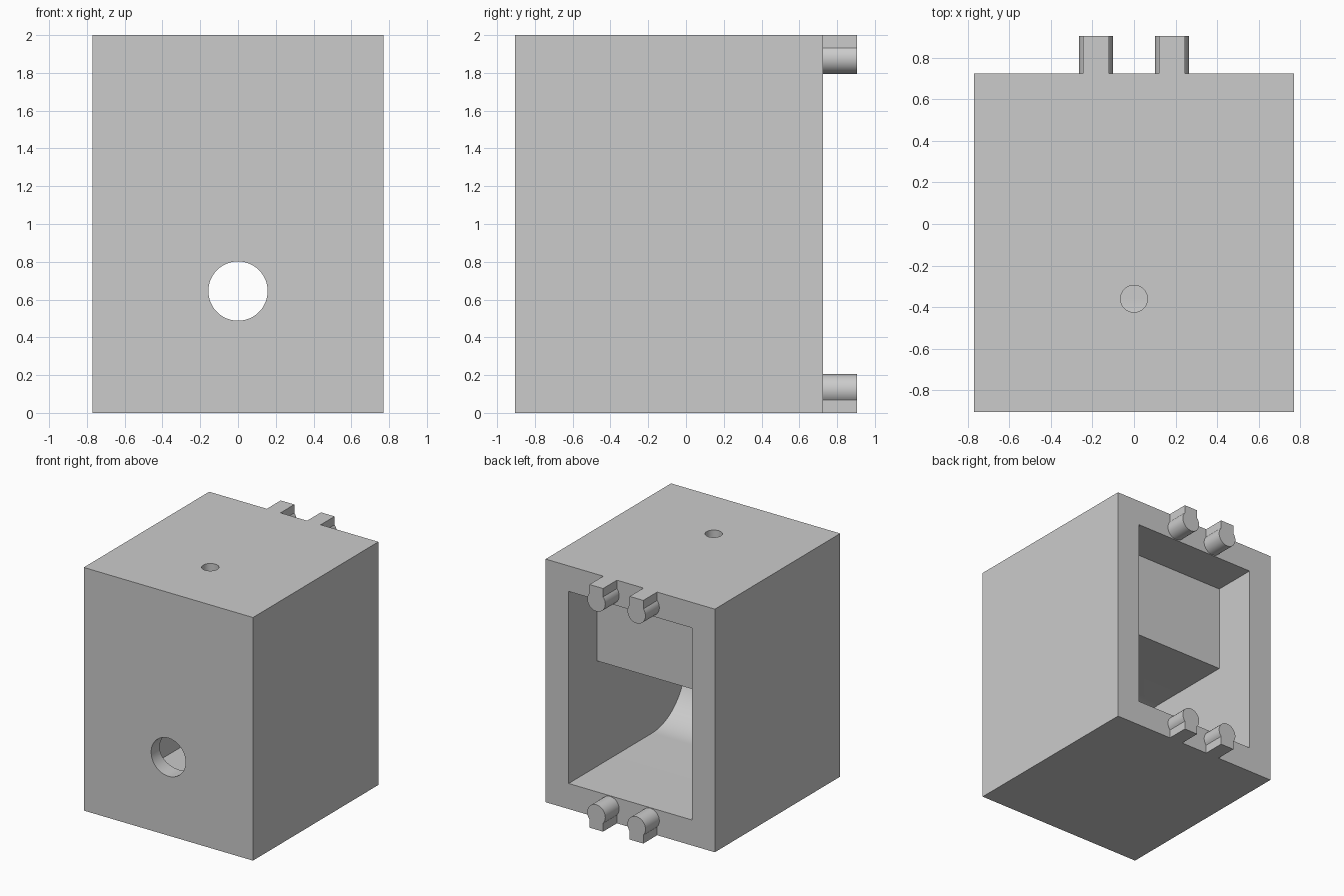
import bpy
import bmesh
import math
from mathutils import Vector

default = bpy.data.objects.get("Cube")
if default:
    bpy.data.objects.remove(default, do_unlink=True)

W, FRONT, BACK, TOP = 0.77, -0.905, 0.725, 2.0
WALL = 0.21

grey = bpy.data.materials.new("light grey plastic")
grey.use_nodes = True
colour = (0.6, 0.6, 0.6, 1)
grey.diffuse_color = colour
grey.node_tree.nodes["Principled BSDF"].inputs["Base Color"].default_value = colour


def prism(name, outline, sweep):
    """Closed solid: a 3D outline swept along a vector."""
    bm = bmesh.new()
    face = bm.faces.new([bm.verts.new(p) for p in outline])
    moved = bmesh.ops.extrude_face_region(bm, geom=[face])["geom"]
    verts = [v for v in moved if isinstance(v, bmesh.types.BMVert)]
    bmesh.ops.translate(bm, verts=verts, vec=Vector(sweep))
    bmesh.ops.recalc_face_normals(bm, faces=bm.faces)
    mesh = bpy.data.meshes.new(name)
    bm.to_mesh(mesh)
    bm.free()
    obj = bpy.data.objects.new(name, mesh)
    bpy.context.collection.objects.link(obj)
    mesh.materials.append(grey)
    return obj


def arc(cx, cy, r, start, end, steps):
    angles = [math.radians(start + (end - start) * i / steps) for i in range(steps + 1)]
    return [(cx + r * math.cos(a), cy + r * math.sin(a)) for a in angles]


def shade(obj):
    bpy.ops.object.select_all(action="DESELECT")
    obj.select_set(True)
    bpy.context.view_layer.objects.active = obj
    bpy.ops.object.shade_smooth_by_angle(angle=math.radians(30))


# Housing block
housing = prism("housing", [(-W, FRONT, 0), (W, FRONT, 0), (W, BACK, 0), (-W, BACK, 0)], (0, 0, TOP))

# Cavity: open at the back, rounded at the front, stepped down under a solid upper block
axis_y, axis_z, radius = -0.36, 0.645, 0.435
open_y, step_y = BACK + 0.1, 0.36
side = [(open_y, TOP - WALL), (step_y, TOP - WALL), (step_y, axis_z + radius)]
side += arc(axis_y, axis_z, radius, 90, 270, 48)
side += [(open_y, WALL)]
inner = W - WALL
cavity = prism("cavity_cutter", [(-inner, y, z) for y, z in side], (2 * inner, 0, 0))

# Round holes through the front wall and down through the top
front_ring = arc(0, axis_z, 0.157, 0, 352.5, 47)
front_hole = prism("front_hole_cutter", [(x, FRONT - 0.1, z) for x, z in front_ring], (0, 0.5, 0))
top_ring = arc(0, axis_y, 0.065, 0, 348.75, 31)
top_hole = prism("top_hole_cutter", [(x, y, axis_z) for x, y in top_ring], (0, 0, 1.5))

bpy.context.view_layer.objects.active = housing
for cutter in (cavity, front_hole, top_hole):
    mod = housing.modifiers.new("cut", "BOOLEAN")
    mod.operation = "DIFFERENCE"
    mod.solver = "EXACT"
    mod.object = cutter
    cutter.hide_render = True
    bpy.ops.object.modifier_apply(modifier=mod.name)
    bpy.data.objects.remove(cutter, do_unlink=True)
shade(housing)

# Keyhole-shaped pegs on the back: round bead on a narrow stem, mirrored top and bottom
bead, stem, bead_z = 0.082, 0.062, 1.877
neck = math.degrees(math.acos(stem / bead))
for level in ("upper", "lower"):
    for side_name, cx in (("left", 0.183), ("right", -0.183)):
        keyhole = [(cx - stem, TOP), (cx + stem, TOP)]
        keyhole += arc(cx, bead_z, bead, neck, -180 - neck, 32)
        if level == "lower":
            keyhole = [(x, TOP - z) for x, z in keyhole]
        peg = prism(f"{level}_{side_name}_peg", [(x, BACK, z) for x, z in keyhole], (0, 0.18, 0))
        shade(peg)
